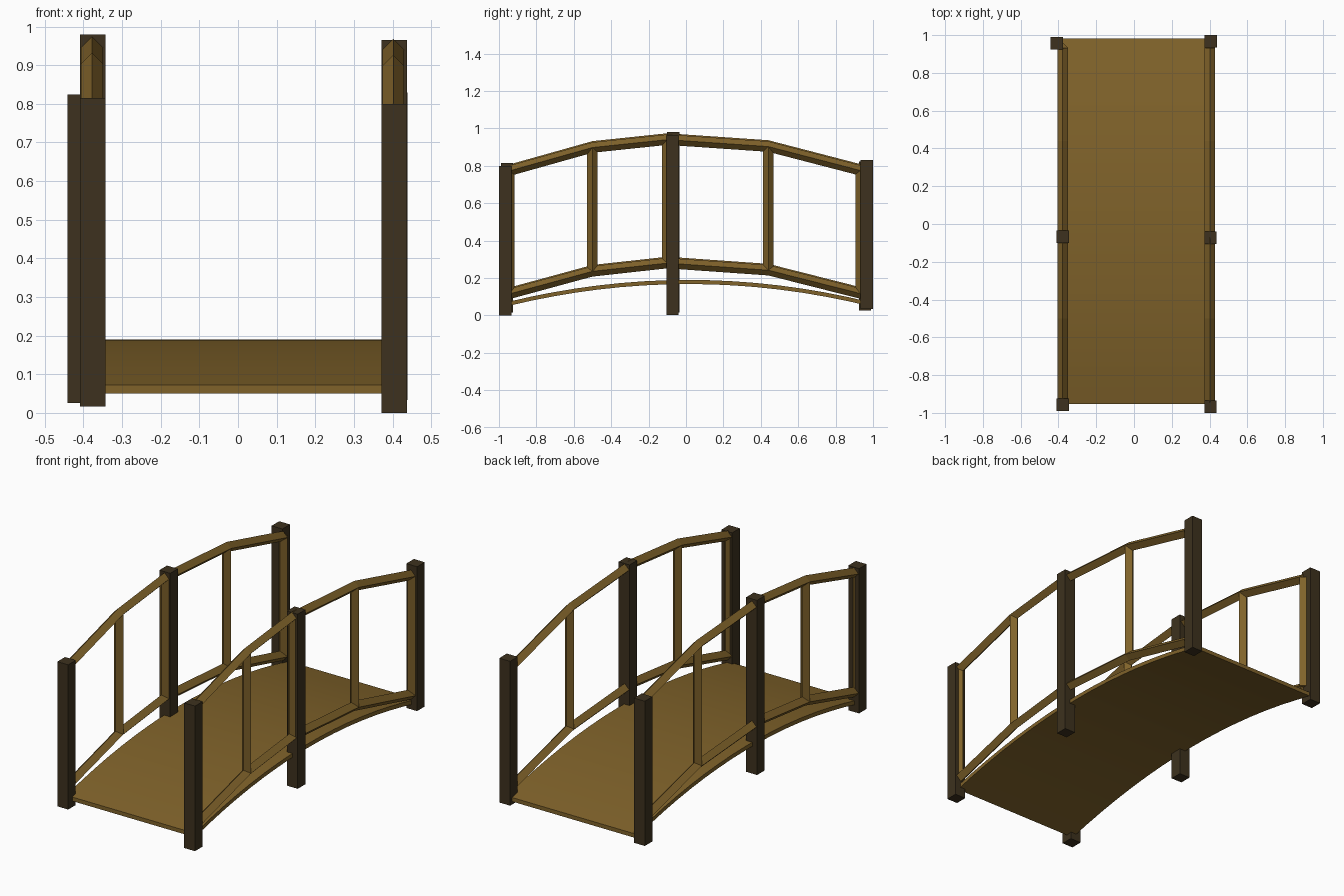
import bpy, bmesh

if "Cube" in bpy.data.objects:
    bpy.data.objects.remove(bpy.data.objects["Cube"])


def material(name, color):
    m = bpy.data.materials.new(name)
    m.diffuse_color = (*color, 1)
    m.use_nodes = True
    m.node_tree.nodes["Principled BSDF"].inputs["Base Color"].default_value = m.diffuse_color
    return m


WOOD = material("light_wood", (0.215, 0.123, 0.023))
DARK = material("dark_wood", (0.047, 0.031, 0.013))


def loft(name, rings, mat):
    """Closed solid skinned through a list of equal-sized rings."""
    bm = bmesh.new()
    loops = [[bm.verts.new(p) for p in ring] for ring in rings]
    n = len(loops[0])
    for a, b in zip(loops, loops[1:]):
        for i in range(n):
            j = (i + 1) % n
            bm.faces.new((a[i], a[j], b[j], b[i]))
    bm.faces.new(loops[0])
    bm.faces.new(loops[-1])
    bmesh.ops.recalc_face_normals(bm, faces=bm.faces)
    me = bpy.data.meshes.new(name)
    bm.to_mesh(me)
    bm.free()
    me.materials.append(mat)
    ob = bpy.data.objects.new(name, me)
    bpy.context.collection.objects.link(ob)
    return ob


R = 0.028                      # half diagonal of rails and balusters
DIAMOND = [(R, 0), (0, R), (-R, 0), (0, -R)]


def rail(name, x, path):
    loft(name, [[(x + u, y, z + v) for u, v in DIAMOND] for y, z in path], WOOD)


def baluster(name, x, y, z0, z1):
    loft(name, [[(x + u, y + v, z) for u, v in DIAMOND] for z in (z0, z1)], WOOD)


def post(name, x, y, z0, z1, h=0.033):
    sq = [(-h, -h), (h, -h), (h, h), (-h, h)]
    loft(name, [[(x + u, y + v, z) for u, v in sq] for z in (z0, z1)], DARK)


# Arched deck, a thin slab bent along y
rings = []
N = 16
for i in range(N + 1):
    t = -1 + 2 * i / N
    y = 0.014 + 0.968 * t
    z = 0.19 - 0.118 * t * t
    rings.append([(-0.38, y, z - 0.022), (0.405, y, z - 0.022),
                  (0.405, y, z), (-0.38, y, z)])
deck = loft("deck", rings, WOOD)
bpy.context.view_layer.objects.active = deck
deck.select_set(True)
bpy.ops.object.shade_smooth_by_angle()

# Square posts, slightly irregular as hand set
post("left_front_post", -0.376, -0.957, 0.017, 0.815)
post("left_middle_post", -0.376, -0.068, 0.017, 0.98)
post("left_back_post", -0.409, 0.957, 0.026, 0.824)
post("right_front_post", 0.405, -0.967, 0.0, 0.80)
post("right_middle_post", 0.405, -0.072, 0.002, 0.965)
post("right_back_post", 0.406, 0.967, 0.034, 0.83)

# Railings: bent top and bottom rails joined by balusters
YS = (-0.945, -0.50, -0.10, 0.44, 0.933)
TOP = (0.773, 0.898, 0.940, 0.903, 0.775)
LOW = (0.115, 0.236, 0.280, 0.242, 0.117)
for side, x, dz in (("left", -0.378, 0.006), ("right", 0.402, 0.0)):
    top = [z + dz for z in TOP]
    low = [z + dz for z in LOW]
    rail(side + "_top_rail", x, list(zip(YS, top)))
    rail(side + "_bottom_rail", x, list(zip(YS, low)))
    for k, y in enumerate(YS):
        baluster(f"{side}_baluster_{k + 1}", x, y, low[k], top[k])
